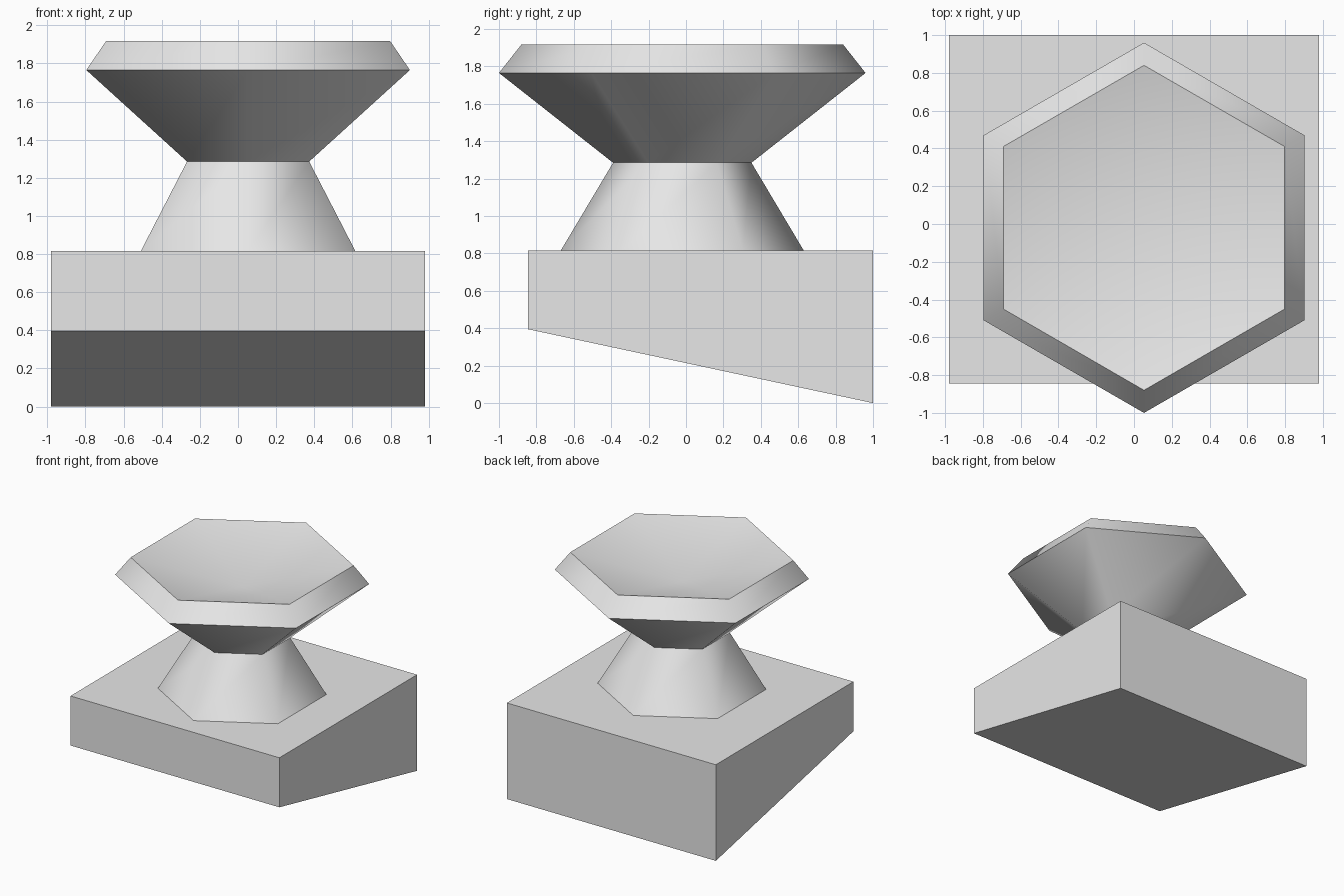
import bpy, bmesh
from math import cos, sin, pi, radians

cube = bpy.data.objects.get("Cube")
if cube:
    bpy.data.objects.remove(cube, do_unlink=True)

GREY = (0.8, 0.8, 0.8, 1.0)
stone = bpy.data.materials.new("plain grey")
stone.use_nodes = True
stone.diffuse_color = GREY
stone.node_tree.nodes["Principled BSDF"].inputs["Base Color"].default_value = GREY


def finish(bm, name):
    """Turn a bmesh into a shaded, coloured object."""
    bmesh.ops.recalc_face_normals(bm, faces=bm.faces)
    mesh = bpy.data.meshes.new(name)
    bm.to_mesh(mesh)
    bm.free()
    mesh.materials.append(stone)
    obj = bpy.data.objects.new(name, mesh)
    bpy.context.collection.objects.link(obj)
    bpy.ops.object.select_all(action='DESELECT')
    obj.select_set(True)
    bpy.context.view_layer.objects.active = obj
    bpy.ops.object.shade_smooth_by_angle(angle=radians(60))
    return obj


# Wedge base: side profile (y, z) extruded across x
half_width = 0.98
profile = [(-0.845, 0.395), (1.0, 0.0), (1.0, 0.815), (-0.845, 0.815)]
bm = bmesh.new()
side = bm.faces.new([bm.verts.new((-half_width, y, z)) for y, z in profile])
ext = bmesh.ops.extrude_face_region(bm, geom=[side], use_keep_orig=True)
moved = [v for v in ext["geom"] if isinstance(v, bmesh.types.BMVert)]
bmesh.ops.translate(bm, verts=moved, vec=(2 * half_width, 0, 0))
finish(bm, "wedge_base")

# Six-sided pedestal: stem, flared bowl and chamfered rim as stacked rings
SIDES = 6
cx, cy = 0.053, -0.02
rings = [(0.65, 0.815), (0.37, 1.285), (0.98, 1.765), (0.86, 1.917)]
bm = bmesh.new()
loops = []
for radius, z in rings:
    angles = [pi / 2 + 2 * pi * i / SIDES for i in range(SIDES)]
    loops.append([bm.verts.new((cx + radius * cos(a), cy + radius * sin(a), z))
                  for a in angles])
for low, high in zip(loops, loops[1:]):
    for i in range(SIDES):
        j = (i + 1) % SIDES
        bm.faces.new((low[i], low[j], high[j], high[i]))
bm.faces.new(loops[0][::-1])

# Shallow dished top
centre = bm.verts.new((cx, cy, 1.70))
for i in range(SIDES):
    bm.faces.new((loops[-1][i], loops[-1][(i + 1) % SIDES], centre))
finish(bm, "hexagonal_pedestal")
